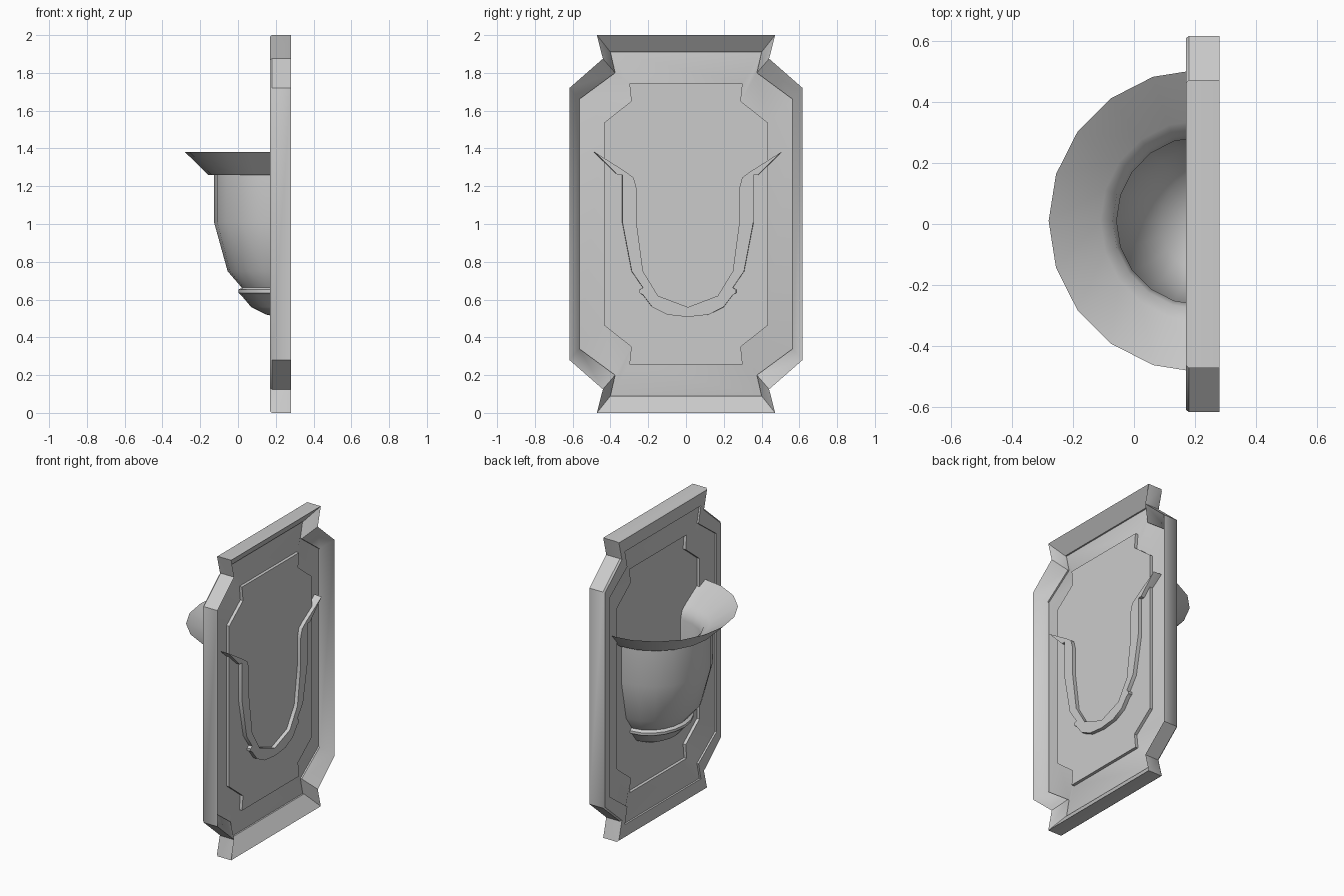
import bpy, bmesh, math

if "Cube" in bpy.data.objects:
    bpy.data.objects.remove(bpy.data.objects["Cube"])


def finish(bm, name, angle):
    bmesh.ops.remove_doubles(bm, verts=bm.verts, dist=0.0005)
    bmesh.ops.recalc_face_normals(bm, faces=bm.faces)
    me = bpy.data.meshes.new(name)
    bm.to_mesh(me)
    bm.free()
    ob = bpy.data.objects.new(name, me)
    bpy.context.collection.objects.link(ob)
    bpy.ops.object.select_all(action='DESELECT')
    bpy.context.view_layer.objects.active = ob
    ob.select_set(True)
    bpy.ops.object.shade_smooth_by_angle(angle=math.radians(angle))
    return ob


def bridge(bm, rows, closed):
    """Join successive rows of vertices with quads."""
    for a, b in zip(rows, rows[1:]):
        n = len(a)
        for i in range(n if closed else n - 1):
            j = (i + 1) % n
            bm.faces.new((a[i], a[j], b[j], b[i]))


def notched_loop(quarter):
    """Mirror three corner points into a full notched rectangle."""
    r = quarter[::-1]
    pts = []
    for q, sy, sz in ((quarter, 1, 1), (r, 1, -1), (quarter, -1, -1), (r, -1, 1)):
        pts += [(sy * y, 1 + sz * z) for y, z in q]
    return pts


# Back plate: stepped sheet with a deep rim, centre panel pushed backward
outer = notched_loop([(0.472, 1.0), (0.44, 0.875), (0.617, 0.72)])
edge = notched_loop([(0.464, 0.992), (0.432, 0.869), (0.609, 0.714)])
middle = notched_loop([(0.40, 0.91), (0.375, 0.80), (0.565, 0.66)])
panel = notched_loop([(0.30, 0.745), (0.29, 0.65), (0.435, 0.535)])
bm = bmesh.new()
stack = [(panel, 0.225), (panel, 0.205), (middle, 0.182), (middle, 0.17),
         (edge, 0.17), (outer, 0.18), (outer, 0.28), (middle, 0.207),
         (middle, 0.197), (panel, 0.22), (panel, 0.24)]
rows = [[bm.verts.new((x, y, z)) for y, z in loop] for loop, x in stack]
bridge(bm, rows, True)
bm.faces.new(rows[0])
bm.faces.new(rows[-1])
finish(bm, "back_plate", 40)

# Half cup: (front x, side radius, z), outside upward then inside downward
profile = [
    (0.215, 0.0, 0.508), (0.15, 0.11, 0.52), (0.07, 0.19, 0.56),
    (0.015, 0.24, 0.625), (0.002, 0.258, 0.635), (0.002, 0.258, 0.652),
    (0.02, 0.24, 0.663), (-0.055, 0.30, 0.75), (-0.127, 0.35, 1.01),
    (-0.127, 0.35, 1.26), (-0.157, 0.375, 1.26), (-0.28, 0.497, 1.38),
    (-0.11, 0.33, 1.275), (-0.07, 0.29, 1.245), (-0.057, 0.275, 1.19),
    (-0.057, 0.275, 1.01), (0.005, 0.24, 0.75), (0.09, 0.16, 0.62),
    (0.215, 0.0, 0.56)]
centre_x, back_x = 0.215, 0.265
bm = bmesh.new()
rows = []
for xf, ry, z in profile:
    row = [bm.verts.new((back_x, 0.01 - ry * 0.99, z))]
    for i in range(11):
        t = math.radians(-90 + 18 * i)
        row.append(bm.verts.new((centre_x - (centre_x - xf) * math.cos(t),
                                 0.01 + ry * math.sin(t), z)))
    row.append(bm.verts.new((back_x, 0.01 + ry * 0.99, z)))
    rows.append(row)
bridge(bm, rows, False)
bmesh.ops.remove_doubles(bm, verts=bm.verts, dist=0.0005)
bmesh.ops.dissolve_degenerate(bm, edges=bm.edges, dist=0.0005)
# Close the cut wall at the back of the cup
bmesh.ops.holes_fill(bm, edges=[e for e in bm.edges if e.is_boundary], sides=0)
finish(bm, "cup", 40)
